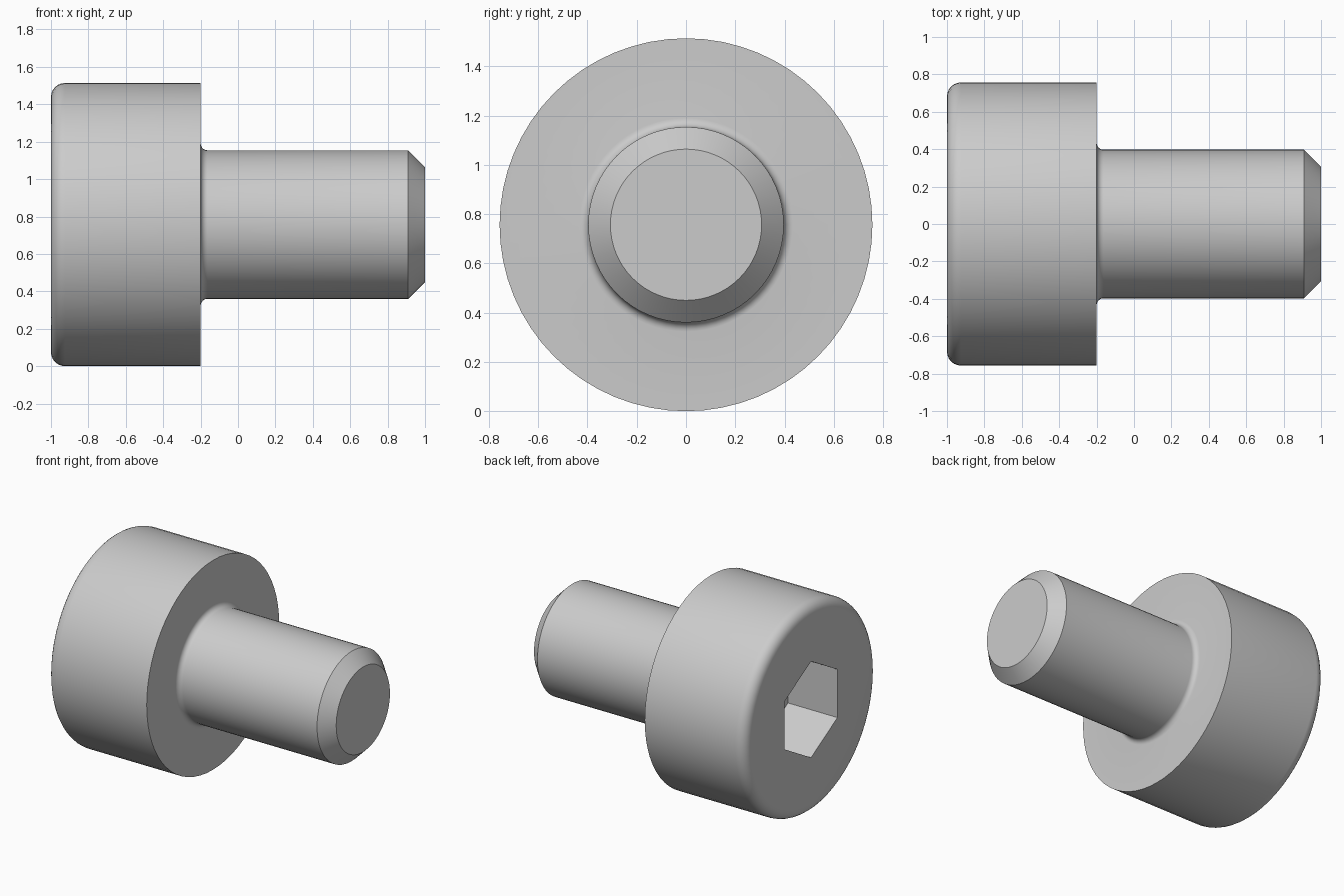
import bpy, bmesh
from math import sin, cos, pi, radians
from mathutils import Matrix, Vector

if "Cube" in bpy.data.objects:
    bpy.data.objects.remove(bpy.data.objects["Cube"])

SEGMENTS = 64
HEAD_R, SHAFT_R = 0.757, 0.397
ROUND, FILLET, CHAMFER = 0.075, 0.037, 0.09
SOCKET_R, SOCKET_DEPTH = 0.348, 0.395


def arc(cx, cr, radius, start, end, steps=6):
    """Points (x, r) along an arc, angles in degrees."""
    angles = [radians(start + (end - start) * i / steps) for i in range(steps + 1)]
    return [(cx + radius * cos(a), cr + radius * sin(a)) for a in angles]


def add_object(name, bm):
    bmesh.ops.recalc_face_normals(bm, faces=bm.faces)
    mesh = bpy.data.meshes.new(name)
    bm.to_mesh(mesh)
    bm.free()
    obj = bpy.data.objects.new(name, mesh)
    bpy.context.collection.objects.link(obj)
    obj.location.z = HEAD_R
    return obj


# Screw body: half profile along x, revolved about the x axis
profile = [(-1, 0)]
profile += arc(-1 + ROUND, HEAD_R - ROUND, ROUND, 180, 90)
profile += [(-0.2, HEAD_R)]
profile += arc(-0.2 + FILLET, SHAFT_R + FILLET, FILLET, 180, 270)
profile += [(1 - CHAMFER, SHAFT_R), (1, SHAFT_R - CHAMFER), (1, 0)]

bm = bmesh.new()
verts = [bm.verts.new((x, 0, r)) for x, r in profile]
edges = [bm.edges.new(pair) for pair in zip(verts, verts[1:])]
bmesh.ops.spin(bm, geom=verts + edges, cent=(0, 0, 0), axis=(1, 0, 0),
               angle=2 * pi, steps=SEGMENTS, use_merge=False)
bmesh.ops.remove_doubles(bm, verts=bm.verts, dist=1e-4)
# Flat end caps as single faces
caps = [f for f in bm.faces if abs(f.normal.x) > 0.999 and abs(f.calc_center_median().x) > 0.99]
bmesh.ops.dissolve_faces(bm, faces=caps, use_verts=True)
screw = add_object("socket_head_screw", bm)

# Hexagonal key socket, corners pointing up and down
bm = bmesh.new()
turn = Matrix.Rotation(radians(90), 4, 'Y')
bmesh.ops.create_cone(bm, cap_ends=True, segments=6, radius1=SOCKET_R,
                      radius2=SOCKET_R, depth=2 * SOCKET_DEPTH)
corner = max(bm.verts, key=lambda v: v.co.x).co
if abs(corner.y) > 0.01:
    bmesh.ops.rotate(bm, verts=bm.verts, cent=(0, 0, 0),
                     matrix=Matrix.Rotation(radians(30), 3, 'Z'))
bm.transform(Matrix.Translation(Vector((-1, 0, 0))) @ turn)
cutter = add_object("socket_cutter", bm)
cutter.hide_render = True

# Cut the socket, then smooth the round surfaces
bpy.context.view_layer.objects.active = screw
screw.select_set(True)
cut = screw.modifiers.new("socket", 'BOOLEAN')
cut.operation = 'DIFFERENCE'
cut.solver = 'EXACT'
cut.object = cutter
bpy.ops.object.modifier_apply(modifier=cut.name)
bpy.data.objects.remove(cutter)
bpy.ops.object.shade_smooth_by_angle(angle=radians(30))
